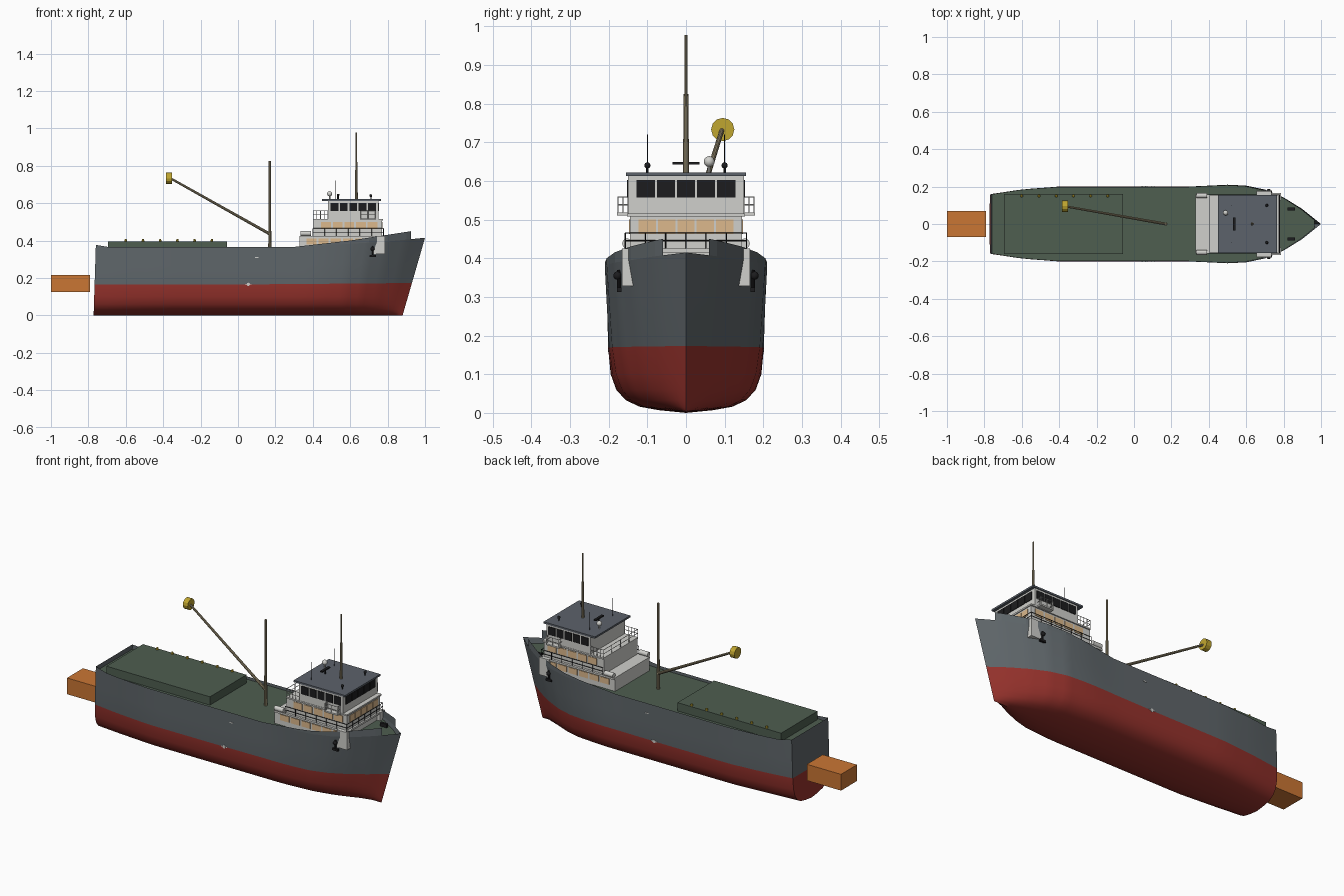
import bpy
import bmesh
from math import radians
from mathutils import Vector, Matrix

default_cube = bpy.data.objects.get("Cube")
if default_cube:
    bpy.data.objects.remove(default_cube, do_unlink=True)


def material(name, red, green, blue):
    linear = [(c / 255 / 12.92) if c < 11 else ((c / 255 + 0.055) / 1.055) ** 2.4 for c in (red, green, blue)]
    mat = bpy.data.materials.new(name)
    mat.use_nodes = True
    mat.diffuse_color = (*linear, 1)
    mat.node_tree.nodes["Principled BSDF"].inputs["Base Color"].default_value = (*linear, 1)
    return mat


grey = material("hull grey", 95, 102, 106)
red = material("antifouling red", 150, 50, 44)
green = material("deck green", 78, 94, 80)
white = material("house white", 208, 208, 204)
slate = material("roof slate", 92, 98, 107)
black = material("black", 28, 28, 30)
tan = material("tan window", 220, 185, 140)
khaki = material("mast khaki", 150, 138, 110)
yellow = material("yellow", 192, 166, 48)
orange = material("orange", 202, 118, 52)


def finish(name, bm, *mats, smooth=False):
    mesh = bpy.data.meshes.new(name)
    bm.to_mesh(mesh)
    bm.free()
    obj = bpy.data.objects.new(name, mesh)
    bpy.context.collection.objects.link(obj)
    for mat in mats:
        mesh.materials.append(mat)
    if smooth:
        bpy.ops.object.select_all(action="DESELECT")
        obj.select_set(True)
        bpy.context.view_layer.objects.active = obj
        bpy.ops.object.shade_smooth_by_angle(angle=radians(30))
    return obj


def add_box(bm, low, high):
    low, high = Vector(low), Vector(high)
    matrix = Matrix.Translation((low + high) / 2) @ Matrix.Diagonal((*(high - low), 1))
    bmesh.ops.create_cube(bm, size=1, matrix=matrix)


def box(name, mat, low, high, mirror=False):
    bm = bmesh.new()
    add_box(bm, low, high)
    if mirror:
        add_box(bm, (low[0], -high[1], low[2]), (high[0], -low[1], high[2]))
    return finish(name, bm, mat)


def add_rod(bm, start, end, r1, r2=None, sides=10):
    start, end = Vector(start), Vector(end)
    axis = end - start
    matrix = Matrix.Translation((start + end) / 2) @ axis.to_track_quat("Z", "Y").to_matrix().to_4x4()
    bmesh.ops.create_cone(bm, cap_ends=True, segments=sides, radius1=r1,
                          radius2=r1 if r2 is None else r2, depth=axis.length, matrix=matrix)


def rod(name, mat, start, end, r1, r2=None, sides=10):
    bm = bmesh.new()
    add_rod(bm, start, end, r1, r2, sides)
    return finish(name, bm, mat, smooth=sides > 12)


def ball(name, mat, centre, radius):
    bm = bmesh.new()
    bmesh.ops.create_uvsphere(bm, u_segments=14, v_segments=8, radius=radius, matrix=Matrix.Translation(centre))
    return finish(name, bm, mat, smooth=True)


def interp(table, x):
    for (x0, y0), (x1, y1) in zip(table, table[1:]):
        if x <= x1:
            return y0 + (y1 - y0) * max(0, x - x0) / (x1 - x0)
    return table[-1][1]


# Hull lines: beam at the rail, beam at the keel, sheer and raised bulwark
RAIL = [(-.76, .16), (-.6, .185), (-.4, .2), (.3, .2), (.5, .21), (.6, .205), (.7, .184), (.8, .142), (.9, .08), (1, 0)]
KEEL = [(-.76, .16), (-.6, .18), (-.4, .2), (.4, .2), (.6, .18), (.7, .15), (.8, .105), (.9, .055), (1, 0)]
SHEER = [(-.76, .377), (-.69, .365), (.3, .365), (.8, .395), (1, .415)]
BULWARK = [(.3, .366), (.6, .4), (.925, .45)]
SECTION = [(0, 0), (.35, .007), (.6, .016), (.78, .033), (.9, .06), (.97, .1)]
WATERLINE = .165


def hull_point(s, level, z):
    k = z / interp(SHEER, s)
    half = interp(KEEL, s) + (interp(RAIL, s) - interp(KEEL, s)) * min(k, 1)
    shift = .12 * (1 - k) * s * s if s > 0 else .012 * (1 - k)
    return Vector((s - shift, half * level, z))


stations = [-.76 + .07 * i for i in range(20)] + [.6 + .025 * i for i in range(17)]
bm = bmesh.new()
rows = []
for s in stations:
    top = interp(SHEER, s)
    waterline = WATERLINE + .008 * max(0, s)
    levels = SECTION + [(1, waterline), (1, (waterline + top) / 2), (1, top)]
    half = [hull_point(s, level, z) for level, z in levels]
    ring = [Vector((p.x, -p.y, p.z)) for p in reversed(half[1:])] + half
    rows.append([bm.verts.new(p) for p in ring])
for a, b in zip(rows, rows[1:]):
    for i in range(len(a) - 1):
        face = bm.faces.new((a[i], b[i], b[i + 1], a[i + 1]))
        face.material_index = int(max(v.co.z for v in face.verts) < WATERLINE + .015)
# Flat transom, split at the waterline
stern = rows[0]
for i in range(len(stern) // 2):
    j = len(stern) - 1 - i
    corners = [stern[i], stern[i + 1], stern[j - 1], stern[j]]
    face = bm.faces.new(list(dict.fromkeys(corners)))
    face.material_index = int(max(v.co.z for v in face.verts) < WATERLINE + .015)
bmesh.ops.remove_doubles(bm, verts=bm.verts, dist=.0005)
bmesh.ops.recalc_face_normals(bm, faces=bm.faces)
finish("hull", bm, grey, red, smooth=True)


def strip(name, mat, pairs):
    bm = bmesh.new()
    verts = [[bm.verts.new(p) for p in pair] for pair in pairs]
    for a, b in zip(verts, verts[1:]):
        bm.faces.new((a[0], b[0], b[1], a[1]))
    return finish(name, bm, mat)


# Deck sunk just below the rail
deck = []
for s in stations[:-1]:
    p = hull_point(s, .995, min(interp(SHEER, s), .395 if s > .7 else .365) - .015)
    deck.append((Vector((p.x, -p.y, p.z)), p))
strip("deck", green, deck)

# Raised bow bulwarks
for side, label in ((1, "left"), (-1, "right")):
    pairs = []
    for i in range(26):
        s = .3 + .025 * i
        p = hull_point(s, side, interp(SHEER, s))
        pairs.append((p, Vector((p.x, p.y, interp(BULWARK, s)))))
    strip(label + "_bulwark", grey, pairs)

# Cargo hatch, its lamps and the stern block
box("hatch", green, (-.695, -.16, .345), (-.06, .16, .396))
for i in range(6):
    x = -.6 + .092 * i
    rod("hatch_lamp", yellow, (x, .15, .39), (x, .15, .407), .009, .005, 8)
box("stern_block", orange, (-1, -.07, .125), (-.79, .07, .215))

# Deckhouse tiers
box("lower_house", white, (.33, -.15, .345), (.765, .15, .42))
box("lower_walkway", white, (.33, -.158, .415), (.78, .158, .425))
box("middle_house", white, (.4, -.145, .425), (.77, .145, .51))
box("middle_deck", white, (.4, -.152, .508), (.775, .152, .516))
box("wheelhouse", white, (.48, -.15, .516), (.75, .15, .612))
box("wheelhouse_roof", slate, (.45, -.155, .612), (.765, .155, .622))
box("bridge_wings", white, (.655, .145, .51), (.735, .178, .518), mirror=True)


def side_windows(name, mat, x0, x1, y, z0, z1, count):
    bm = bmesh.new()
    step = (x1 - x0) / count
    for i in range(count):
        a = x0 + step * (i + .08)
        for side in (-y, y):
            add_box(bm, (a, side - .003, z0), (a + step * .84, side + .003, z1))
    finish(name, bm, mat)


def front_windows(name, mat, x, half, z0, z1, count):
    bm = bmesh.new()
    step = 2 * half / count
    for i in range(count):
        a = -half + step * (i + .05)
        add_box(bm, (x - .003, a, z0), (x + .003, a + step * .9, z1))
    finish(name, bm, mat)


side_windows("wheelhouse_side_windows", black, .49, .742, .15, .557, .602, 5)
front_windows("wheelhouse_front_windows", black, .75, .13, .557, .602, 5)
side_windows("middle_side_windows", tan, .44, .75, .145, .463, .5, 5)
front_windows("middle_front_windows", tan, .77, .125, .463, .5, 5)
side_windows("lower_side_windows", tan, .36, .75, .15, .378, .41, 6)


def railing(name, mat, path, height, posts):
    bm = bmesh.new()
    up = Vector((0, 0, height))
    for a, b in zip(path, path[1:]):
        a, b = Vector(a), Vector(b)
        for level in (.5, 1):
            add_rod(bm, a + up * level, b + up * level, .0016, sides=5)
        for i in range(posts + 1):
            p = a.lerp(b, i / posts)
            add_rod(bm, p, p + up, .0016, sides=5)
    finish(name, bm, mat)


railing("walkway_rail", black, [(.4, -.157, .425), (.778, -.157, .425), (.778, .157, .425), (.4, .157, .425)], .04, 6)
railing("aft_rail", white, [(.48, -.15, .516), (.402, -.15, .516), (.402, .15, .516), (.48, .15, .516)], .044, 4)
for side in (-1, 1):
    wing = [(x, y * side, .518) for x, y in ((.657, .15), (.657, .176), (.733, .176), (.733, .15))]
    railing("wing_rail", white, wing, .04, 2)
    # Raft canister, mooring bollard, roof lamp and whip aerial
    rod("raft_canister", white, (.335, .152 * side, .438), (.39, .152 * side, .438), .013, sides=16)
    y = .08 * side
    box("bollard", black, (.82, y - .007, .37), (.86, y + .007, .4))
    ball("roof_lamp", black, (.71, .1 * side, .64), .008)
    rod("lamp_stem", black, (.71, .1 * side, .62), (.71, .1 * side, .64), .003)
    rod("whip_aerial", black, (.52, .1 * side, .62), (.52, .1 * side, .72), .0015, sides=6)
    # Anchor pocket and anchor
    inner, outer = sorted((.125 * side, .166 * side))
    box("anchor_pocket", white, (.725, inner, .328), (.785, outer, .425))
    y = .173 * side
    rod("anchor_shank", black, (.72, y, .315), (.72, y, .37), .005)
    ball("anchor_head", black, (.72, y + .004 * side, .355), .011)
    box("anchor_flukes", black, (.703, y - .006, .312), (.737, y + .006, .324))
    # Load mark and draught dashes
    y = .2 * side
    rod("load_mark", white, (.055, y - .004 * side, .166), (.055, y + .002 * side, .166), .009, sides=12)
    box("load_line", white, (.037, y - .002, .164), (.073, y + .002, .168))
    box("name_dash", white, (.09, y - .002, .308), (.11, y + .002, .313))

# Roof gear
rod("radar_stem", black, (.535, 0, .62), (.535, 0, .645), .005)
box("radar_bar", black, (.528, -.035, .642), (.542, .035, .649))
rod("dome_stem", white, (.49, .06, .62), (.49, .06, .645), .004)
ball("radar_dome", white, (.49, .06, .65), .014)

# Masts and cargo boom
rod("bridge_mast_lower", khaki, (.633, 0, .62), (.633, 0, .82), .008, .006)
rod("bridge_mast_upper", khaki, (.633, 0, .82), (.633, 0, .977), .004)
rod("main_mast_lower", khaki, (.17, 0, .345), (.17, 0, .6), .009, .007)
rod("main_mast_upper", khaki, (.17, 0, .6), (.17, 0, .825), .006)
rod("boom", khaki, (.17, 0, .435), (-.37, .095, .738), .008, .006)
rod("boom_drum", yellow, (-.384, .095, .733), (-.354, .095, .733), .03, sides=12)
